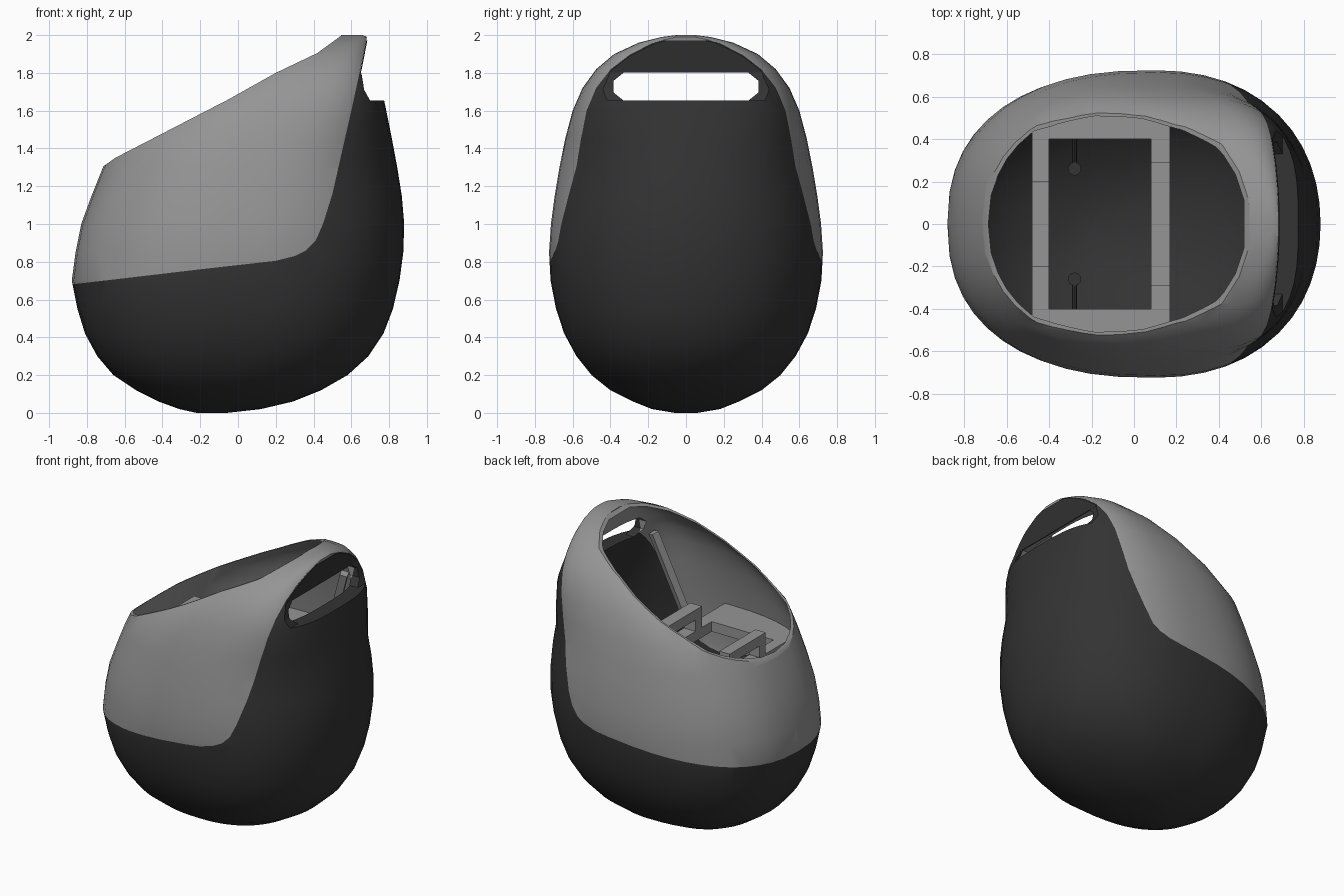
import bpy, bmesh, math
from mathutils import Vector

old = bpy.data.objects.get("Cube")
if old:
    bpy.data.objects.remove(old, do_unlink=True)


def material(name, value):
    m = bpy.data.materials.new(name)
    m.use_nodes = True
    colour = (value, value, value, 1)
    m.diffuse_color = colour
    m.node_tree.nodes["Principled BSDF"].inputs["Base Color"].default_value = colour
    return m


LIGHT = material("mid grey", 0.3)
DARK = material("charcoal", 0.033)


def finish(bm, name, mat=None):
    bmesh.ops.recalc_face_normals(bm, faces=bm.faces[:])
    mesh = bpy.data.meshes.new(name)
    bm.to_mesh(mesh)
    bm.free()
    if mat:
        mesh.materials.append(mat)
    ob = bpy.data.objects.new(name, mesh)
    bpy.context.collection.objects.link(ob)
    return ob


def box(name, lo, hi, mat=None):
    bm = bmesh.new()
    bmesh.ops.create_cube(bm, size=1)
    for v in bm.verts:
        v.co = Vector([a + (b - a) * (c + 0.5) for a, b, c in zip(lo, hi, v.co)])
    return finish(bm, name, mat)


def extrude(name, points, offset):
    """Closed outline pushed out along an offset."""
    bm = bmesh.new()
    face = bm.faces.new([bm.verts.new(p) for p in points])
    for v in bmesh.ops.extrude_face_region(bm, geom=[face])["geom"]:
        if isinstance(v, bmesh.types.BMVert):
            v.co += Vector(offset)
    return finish(bm, name)


def prism(name, points, half):
    """Side profile in x and z, as wide as twice half along y."""
    return extrude(name, [(x, -half, z) for x, z in points], (0, 2 * half, 0))


def rod(name, a, b, radius, mat=None, sides=10):
    a, b = Vector(a), Vector(b)
    bm = bmesh.new()
    bmesh.ops.create_cone(bm, cap_ends=True, segments=sides, radius1=radius,
                          radius2=radius, depth=(b - a).length)
    turn = (b - a).to_track_quat('Z', 'Y')
    for v in bm.verts:
        v.co = turn @ v.co + (a + b) / 2
    return finish(bm, name, mat)


# Egg sections: height, left x, right x, half depth
RINGS = [(0, -.22, -.06, .06), (.02, -.31, .12, .18), (.06, -.42, .29, .28),
         (.12, -.54, .44, .4), (.2, -.66, .58, .5), (.3, -.745, .69, .58),
         (.42, -.81, .77, .645), (.55, -.85, .82, .688), (.7, -.88, .855, .717),
         (.85, -.86, .875, .725), (1, -.83, .88, .715), (1.15, -.775, .867, .695),
         (1.3, -.715, .843, .67), (1.45, -.64, .815, .64), (1.6, -.44, .785, .6),
         (1.72, -.22, .76, .548), (1.82, -.02, .733, .475), (1.9, .14, .71, .38),
         (1.96, .32, .695, .25), (1.99, .46, .683, .13), (2, .53, .66, .05)]


def egg(name, wall=0.0, mat=None, segments=48):
    bm = bmesh.new()
    loops = []
    for z, left, right, half in RINGS:
        grow = min(max((z - 1.3) / 0.35, 0), 1)
        if wall:
            # The inside leaves a thick shelf below the hand slot
            left, half = left + wall, half - wall
            right -= wall + 0.095 * grow
            z = wall + z * (1 - wall)
            if half < 0.02 or right - left < 0.05:
                continue
        mid, reach = (left + right) / 2, (right - left) / 2
        loop = []
        for i in range(segments):
            a = math.tau * i / segments
            # Blunter towards -x, rounder towards +x
            power = 2 / (2.6 + 0.1 * grow if math.cos(a) < 0 else 2.07 + 0.6 * grow)
            c = math.copysign(abs(math.cos(a)) ** power, math.cos(a))
            s = math.copysign(abs(math.sin(a)) ** power, math.sin(a))
            x = mid + reach * (c + 0.11 * s * s)
            loop.append(bm.verts.new((x, half * s, z)))
        loops.append(loop)
    for low, high in zip(loops, loops[1:]):
        for i in range(segments):
            j = (i + 1) % segments
            bm.faces.new((low[i], low[j], high[j], high[i]))
    bm.faces.new(loops[0][::-1])
    bm.faces.new(loops[-1])
    return finish(bm, name, mat)


def cut(ob, tool, operation='DIFFERENCE'):
    bpy.context.view_layer.objects.active = ob
    mod = ob.modifiers.new("cut", 'BOOLEAN')
    mod.operation = operation
    mod.solver = 'EXACT'
    mod.object = tool
    bpy.ops.object.modifier_apply(modifier=mod.name)


# Cutters
hollow = egg("hollow_cutter", 0.014)
opening = prism("opening_cutter", [(-1.2, .95), (-.72, 1.3), (-.65, 1.35), (-.05, 1.66),
                                   (.2, 1.8), (.42, 1.905), (.545, 1.996),
                                   (.545, 2.3), (-1.2, 2.3)], 1)
seam = prism("seam_cutter", [(-1.2, .64), (-.88, .68), (-.2, .76), (.2, .805), (.3, .83),
                             (.36, .86), (.41, .91), (.45, 1), (.5, 1.16), (.6, 1.6),
                             (.65, 1.83), (.69, 2.03), (.69, 2.3), (-1.2, 2.3)], 1)
notch = prism("notch_cutter", [(.7, 1.653), (.668, 1.71), (.655, 1.79), (.635, 1.84),
                               (.635, 2.3), (1.2, 2.3), (1.2, 1.653)], .6)

# Hand slot with clipped corners, seen along x
outline = []
for sy, sz in ((1, 1), (-1, 1), (-1, -1), (1, -1)):
    pair = [(.385 * sy, .03 * sz), (.33 * sy, .074 * sz)]
    outline += pair if sy * sz > 0 else pair[::-1]
slot = extrude("slot_cutter", [(.54, y, 1.727 + z) for y, z in outline], (.7, 0, 0))
pinhole = rod("pinhole_cutter", (-1, .003, .785), (-.6, .003, .785), .03)

# Two-part shell: upper cover and lower body
cover = egg("upper_cover", mat=LIGHT)
body = egg("lower_body", mat=DARK)
cut(cover, pinhole)
for part in (cover, body):
    for tool in (hollow, opening, slot):
        cut(part, tool)
cut(cover, seam, 'INTERSECT')
cut(body, seam)
cut(body, notch)

# Dark face of the handle, a thin plate on the cover's edge above the slot
handle = egg("handle_face", mat=DARK)
band = prism("handle_cutter", [(.645, 1.802), (.651, 1.802), (.657, 1.83), (.685, 1.972),
                               (.679, 1.972), (.651, 1.83)], .6)
cut(handle, band, 'INTERSECT')

# Inner frame plate, trimmed to the shell
frame = box("frame_plate", (-.48, -.8, 1.11), (.17, .8, 1.18), LIGHT)
window = box("frame_window_cutter", (-.4, -.4, 1), (.08, .4, 1.3))
cut(frame, window)
cut(frame, hollow, 'INTERSECT')

# Raised bridges across the frame
for side, x0, x1, half in (("left", .08, .17, .29), ("right", -.48, -.4, .2)):
    box(side + "_bridge", (x0, -half, 1.26), (x1, half, 1.33), LIGHT)
    for tag, s in (("back", 1), ("front", -1)):
        ends = sorted((s * half, s * (half - .07)))
        box(side + "_bridge_leg_" + tag, (x0, ends[0], 1.17), (x1, ends[1], 1.27), LIGHT)

# Small hooks under the frame and leaning posts behind it
for tag, s in (("back", 1), ("front", -1)):
    rod("hook_arm_" + tag, (-.28, s * .42, 1.1), (-.28, s * .26, 1.06), .012, DARK)
    rod("hook_knob_" + tag, (-.28, s * .26, 1.03), (-.28, s * .26, 1.08), .032, DARK)
    rod("leaning_post_" + tag, (.34, s * .5, 1.1), (.54, s * .41, 1.68), .035, LIGHT, 4)

for tool in (hollow, opening, seam, notch, slot, pinhole, band, window):
    bpy.data.objects.remove(tool, do_unlink=True)

# Smooth the shell, keeping its cut edges sharp
bpy.ops.object.select_all(action='DESELECT')
for ob in (cover, body, handle):
    ob.select_set(True)
bpy.context.view_layer.objects.active = cover
bpy.ops.object.shade_smooth_by_angle(angle=math.radians(30))
